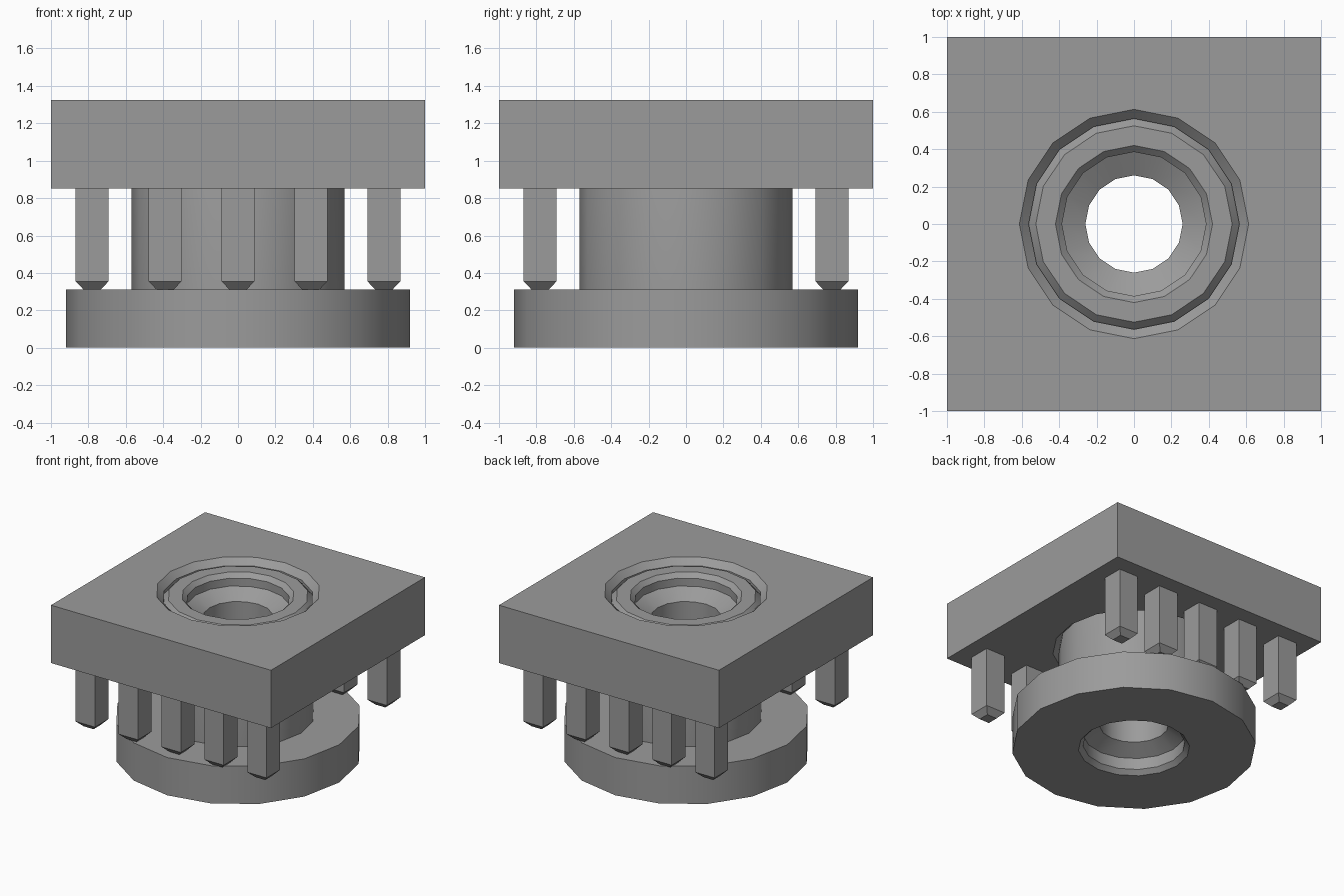
import bpy, bmesh, math

cube = bpy.data.objects.get("Cube")
if cube:
    bpy.data.objects.remove(cube, do_unlink=True)

SIDES = 16

grey = bpy.data.materials.new("mid grey")
grey.use_nodes = True
GREY = (0.33, 0.33, 0.33, 1)
grey.diffuse_color = GREY
grey.node_tree.nodes["Principled BSDF"].inputs["Base Color"].default_value = GREY


def finish(name, bm, location=(0, 0, 0)):
    bmesh.ops.recalc_face_normals(bm, faces=bm.faces)
    mesh = bpy.data.meshes.new(name)
    bm.to_mesh(mesh)
    bm.free()
    mesh.materials.append(grey)
    obj = bpy.data.objects.new(name, mesh)
    obj.location = location
    bpy.context.collection.objects.link(obj)
    return obj


def shade(obj):
    bpy.ops.object.select_all(action="DESELECT")
    obj.select_set(True)
    bpy.context.view_layer.objects.active = obj
    bpy.ops.object.shade_smooth_by_angle(angle=math.radians(30))


def lathe(name, profile):
    """Revolve a closed profile of (radius, z, square?) points."""
    bm = bmesh.new()
    rings = []
    for r, z, square in profile:
        ring = []
        for i in range(SIDES):
            a = 2 * math.pi * i / SIDES
            c, s = math.cos(a), math.sin(a)
            k = r / max(abs(c), abs(s)) if square else r
            ring.append(bm.verts.new((k * c, k * s, z)))
        rings.append(ring)
    for j, a in enumerate(rings):
        b = rings[(j + 1) % len(rings)]
        for i in range(SIDES):
            n = (i + 1) % SIDES
            bm.faces.new((a[i], a[n], b[n], b[i]))
    obj = finish(name, bm)
    shade(obj)
    return obj


# Square block with a round hole, chamfered at both rims
lathe("block", [
    (1.0, 0.85, True), (1.0, 1.325, True),
    (0.613, 1.325, False), (0.563, 1.275, False),
    (0.563, 0.90, False), (0.613, 0.85, False),
])

# Flanged bushing with a bored core, countersunk at both ends
bushing = [
    (0.42, 0), (0.92, 0), (0.92, 0.31), (0.57, 0.31), (0.57, 0.85),
    (0.563, 0.90), (0.563, 1.25), (0.525, 1.29), (0.42, 1.29),
    (0.385, 1.255), (0.385, 1.19), (0.26, 1.12),
    (0.26, 0.20), (0.385, 0.13), (0.385, 0.035),
]
lathe("flanged_bushing", [(r, z, False) for r, z in bushing])


# Square pin with a tapered tip
def pin(name, x, y):
    bm = bmesh.new()
    rings = []
    for h, z in ((0.045, 0.31), (0.088, 0.355), (0.088, 0.85)):
        rings.append([bm.verts.new((sx * h, sy * h, z))
                      for sx, sy in ((-1, -1), (1, -1), (1, 1), (-1, 1))])
    for a, b in zip(rings, rings[1:]):
        for i in range(4):
            n = (i + 1) % 4
            bm.faces.new((a[i], a[n], b[n], b[i]))
    bm.faces.new(rings[0])
    bm.faces.new(rings[-1])
    finish(name, bm, (x, y, 0))


# Front and back rows of five pins
for row, y in (("front", -0.78), ("back", 0.78)):
    for i in range(5):
        pin(f"{row}_pin_{i + 1}", (i - 2) * 0.39, y)
